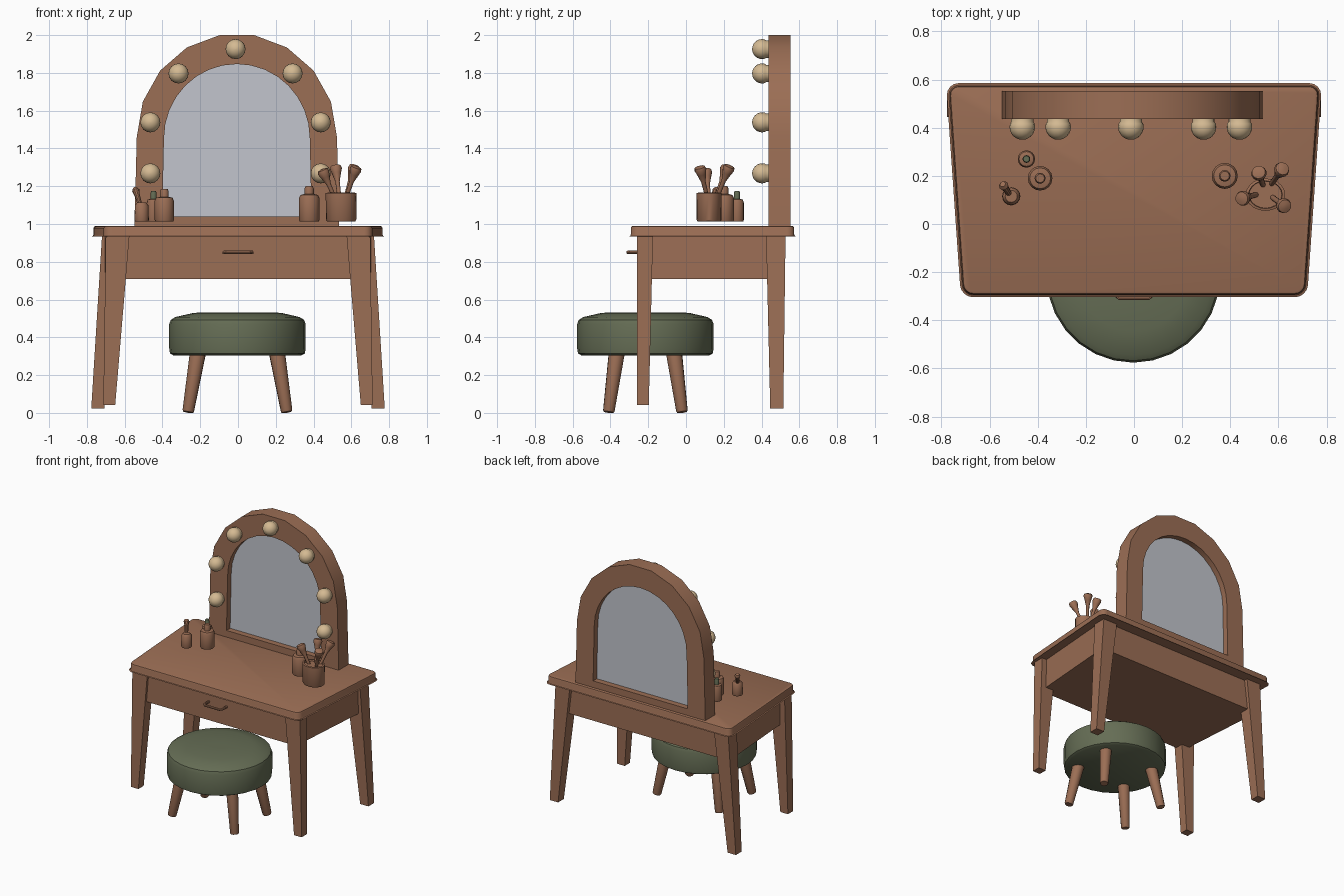
import bpy
import bmesh
import math
from mathutils import Vector

if "Cube" in bpy.data.objects:
    bpy.data.objects.remove(bpy.data.objects["Cube"])


def material(name, r, g, b):
    m = bpy.data.materials.new(name)
    m.use_nodes = True
    m.diffuse_color = (r, g, b, 1)
    m.node_tree.nodes["Principled BSDF"].inputs["Base Color"].default_value = (r, g, b, 1)
    return m


wood = material("warm_wood", .33, .156, .09)
green = material("olive_fabric", .13, .153, .09)
cream = material("cream_bulb", .66, .49, .29)
silver = material("mirror_glass", .54, .56, .61)


def finish(obj, mat, angle=35):
    obj.data.materials.clear()
    obj.data.materials.append(mat)
    bpy.ops.object.select_all(action='DESELECT')
    obj.select_set(True)
    bpy.context.view_layer.objects.active = obj
    bpy.ops.object.shade_smooth_by_angle(angle=math.radians(angle))
    return obj


def add(name, bm, mat):
    bmesh.ops.recalc_face_normals(bm, faces=bm.faces[:])
    me = bpy.data.meshes.new(name)
    bm.to_mesh(me)
    bm.free()
    obj = bpy.data.objects.new(name, me)
    bpy.context.collection.objects.link(obj)
    return finish(obj, mat)


def loft(name, rings, mat, corner=0, bevel=0):
    """Skin closed rings of points, cap both ends, round the edges."""
    bm = bmesh.new()
    loops = [[bm.verts.new(p) for p in ring] for ring in rings]
    n = len(loops[0])
    for a, b in zip(loops, loops[1:]):
        for i in range(n):
            j = (i + 1) % n
            bm.faces.new((a[i], a[j], b[j], b[i]))
    bm.faces.new(loops[0])
    bm.faces.new(loops[-1])
    if corner:
        posts = [e for e in bm.edges if abs(e.verts[0].co.z - e.verts[1].co.z) > .01]
        bmesh.ops.bevel(bm, geom=posts, offset=corner, segments=4, profile=.5, affect='EDGES')
    if bevel:
        sharp = [e for e in bm.edges if len(e.link_faces) == 2 and e.calc_face_angle(0) > .8]
        bmesh.ops.bevel(bm, geom=sharp, offset=bevel, segments=2, profile=.5, affect='EDGES')
    return add(name, bm, mat)


def trapezoid(front, back, y0, y1, z):
    return [(-front, y0, z), (front, y0, z), (back, y1, z), (-back, y1, z)]


def rect(x0, x1, y0, y1, z):
    return [(x0, y0, z), (x1, y0, z), (x1, y1, z), (x0, y1, z)]


def lathe(name, profile, base, mat, axis=(0, 0, 1), segs=16, squash=1):
    """Turn (radius, height) points around an axis starting at base."""
    rings = []
    for r, h in profile:
        ring = []
        for k in range(segs):
            t = math.tau * k / segs
            ring.append((r * math.cos(t), r * squash * math.sin(t), h))
        rings.append(ring)
    obj = loft(name, rings, mat)
    obj.rotation_euler = Vector(axis).to_track_quat('Z', 'Y').to_euler()
    obj.location = base
    return obj


def mesh_from_curve(name, curve, mat):
    tmp = bpy.data.objects.new(name + "_curve", curve)
    bpy.context.collection.objects.link(tmp)
    me = bpy.data.meshes.new_from_object(tmp.evaluated_get(bpy.context.evaluated_depsgraph_get()))
    bpy.data.objects.remove(tmp)
    obj = bpy.data.objects.new(name, me)
    bpy.context.collection.objects.link(obj)
    return finish(obj, mat)


def poly(curve, pts, cyclic):
    s = curve.splines.new('POLY')
    s.points.add(len(pts) - 1)
    for p, co in zip(s.points, pts):
        p.co = (*co, 1)
    s.use_cyclic_u = cyclic


# Table: top, closed apron and tapered splayed legs
loft("table_top", [trapezoid(.708, .768, -.292, .573, z) for z in (.933, .99)],
     wood, corner=.04, bevel=.012)
loft("drawer_apron", [trapezoid(.655, .71, -.243, .5, z) for z in (.71, .935)], wood)
for side, s in (("right", -1), ("left", 1)):
    loft(side + "_front_leg", [rect(s * .65, s * .713, -.26, -.197, .042),
                               rect(s * .575, s * .70, -.26, -.175, .936)], wood, bevel=.008)
    loft(side + "_back_leg", [rect(s * .708, s * .777, .446, .515, .023),
                              rect(s * .60, s * .72, .424, .527, .936)], wood, bevel=.008)

# Drawer pull
pull = bpy.data.curves.new("drawer_pull", 'CURVE')
pull.dimensions = '3D'
pull.bevel_depth = .009
pull.bevel_resolution = 2
poly(pull, [(-.074, -.24, .85), (-.074, -.295, .85), (-.06, -.308, .85),
            (.06, -.308, .85), (.074, -.295, .85), (.074, -.24, .85)], False)
mesh_from_curve("drawer_pull", pull, wood)


# Arched mirror frame with an open centre, and the glass inside it
def arch(foot, half, spring, rise, bottom, steps):
    pts = [(-foot, bottom), (foot, bottom)]
    for k in range(steps + 1):
        t = math.pi * k / steps
        pts.append((half * math.cos(t), spring + rise * math.sin(t)))
    return [(x, z, 0) for x, z in pts]


def arch_plate(name, outlines, depth, mat):
    c = bpy.data.curves.new(name, 'CURVE')
    c.dimensions = '2D'
    c.fill_mode = 'BOTH'
    c.extrude = depth / 2
    for o in outlines:
        poly(c, o, True)
    obj = mesh_from_curve(name, c, mat)
    obj.rotation_euler = (math.pi / 2, 0, 0)
    obj.location = (-.006, .494, 0)
    return obj


opening = arch(.395, .386, 1.455, .392, 1.04, 16)
arch_plate("mirror_frame", [arch(.542, .53, 1.46, .548, .985, 9), opening], .117, wood)
arch_plate("mirror_glass", [opening], .03, silver)

# Bulbs around the frame, each a ball on a round socket
ball = [(.053 * math.sin(math.pi * k / 12), .033 - .053 * math.cos(math.pi * k / 12))
        for k in range(4, 12)] + [(.002, .086)]
bulb = [(.046, -.005), (.046, .012)] + ball[1:]
spots = [(0, 1.926)] + [(s * x, z) for s in (-1, 1)
                        for x, z in ((.451, 1.268), (.451, 1.538), (.302, 1.797))]
for i, (x, z) in enumerate(spots):
    lathe(f"bulb_{i + 1}", bulb, (x - .013, .436, z), cream, axis=(0, -1, 0))

# Round padded stool with four splayed legs
cx, cy = -.003, -.215
lathe("stool_seat", [(.34, .305), (.357, .315), (.361, .34), (.361, .47), (.353, .492),
                     (.33, .507), (.23, .53), (.05, .532)], (cx, cy, 0), green, segs=28)
for s in (-1, 1):
    for t, end in ((-1, "front"), (1, "back")):
        foot = Vector((cx + s * .262, cy + t * .195, 0))
        axis = Vector((cx + s * .21, cy + t * .152, .315)) - foot
        name = ("left_" if s > 0 else "right_") + end + "_stool_leg"
        lathe(name, [(.027, .004), (.031, .012), (.043, axis.length)], foot, wood, axis, 12)

# Bottles on the table top
shelf = 1.013
for name, x, y, r, h in (("small_bottle", -.447, .27, .036, .12),
                         ("round_bottle", -.39, .19, .051, .13),
                         ("tall_bottle", .377, .2, .054, .145)):
    lathe(name, [(r * .93, 0), (r, .008), (r, h - .02), (r * .85, h - .004), (r * .5, h)],
          (x, y, shelf), wood)
    lathe(name + "_cap", [(r * .45, h - .005), (r * .45, h + .03), (r * .35, h + .042)],
          (x, y, shelf), green if name == "small_bottle" else wood, segs=12)

# Small pot holding a tilted applicator
lathe("applicator_pot", [(.035, 0), (.038, .008), (.036, .085), (.025, .1)],
      (-.51, .115, shelf), wood)
lathe("applicator", [(.011, 0), (.014, .07), (.02, .1), (.012, .115)],
      (-.515, .12, 1.09), wood, (-.03, .045, .1), 10)

# Brush cup with four leaning brushes
lathe("brush_cup", [(.074, 0), (.08, .008), (.082, .15), (.07, .153), (.068, .14)],
      (.546, .122, shelf), wood, segs=20, squash=.82)
for i, (x, y, z) in enumerate(((.445, .105, 1.29), (.517, .217, 1.31),
                               (.618, .232, 1.31), (.628, .072, 1.305))):
    base = Vector((.546, .132, 1.06))
    axis = Vector((x, y, z)) - base
    n = axis.length
    lathe(f"brush_{i + 1}", [(.009, 0), (.012, n - .09), (.024, n - .045), (.032, n - .02),
                             (.028, n - .005), (.01, n)], base, wood, axis, 12)
